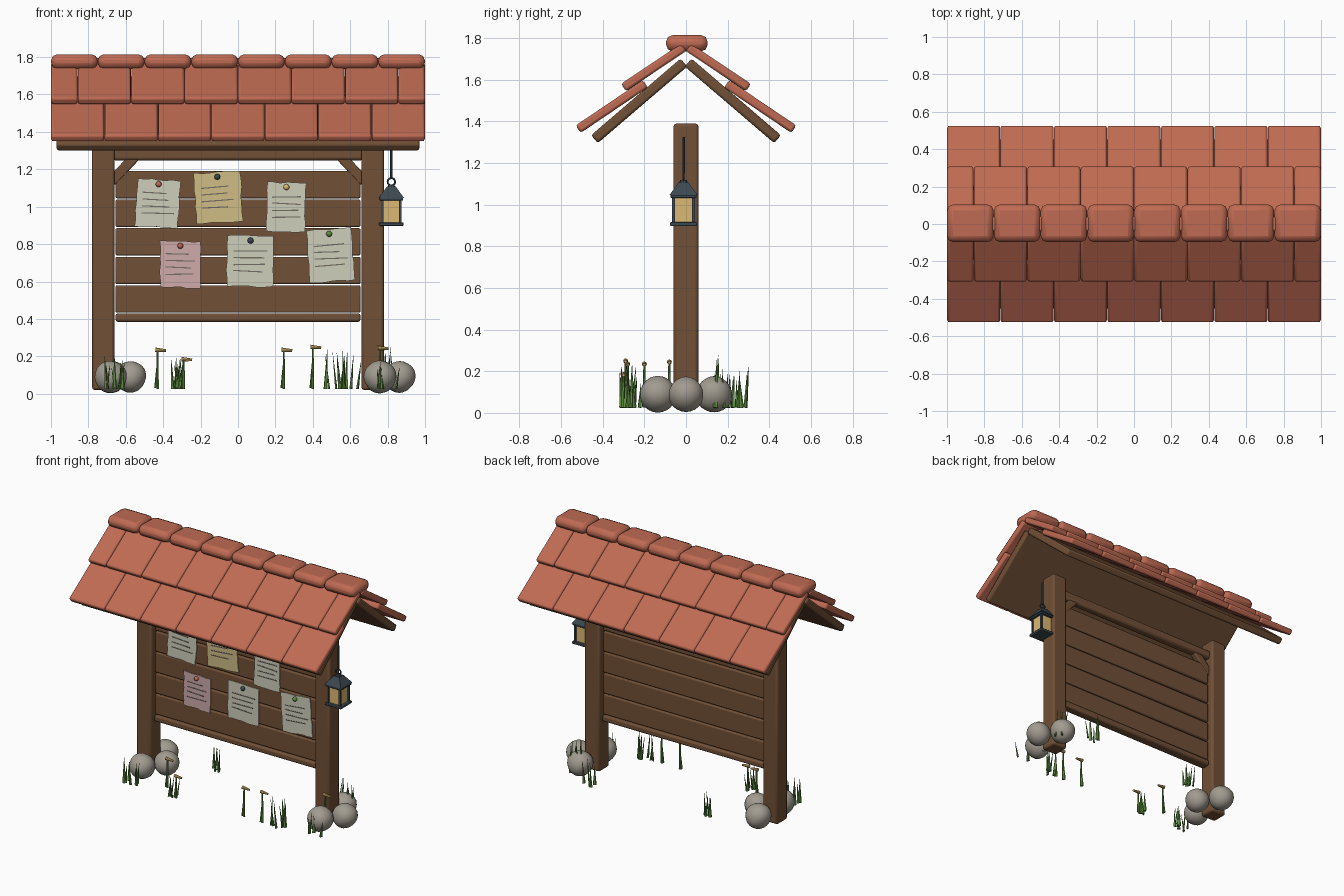
import bpy, bmesh, math, random
from mathutils import Matrix, Vector

random.seed(4)
if "Cube" in bpy.data.objects:
    bpy.data.objects.remove(bpy.data.objects["Cube"])


def material(name, rgb):
    m = bpy.data.materials.new(name)
    m.use_nodes = True
    m.diffuse_color = (*rgb, 1)
    m.node_tree.nodes["Principled BSDF"].inputs["Base Color"].default_value = (*rgb, 1)
    return m


WOOD = material("brown wood", (.165, .08, .037))
TILE = material("clay red", (.52, .145, .085))
WHITE = material("pale paper", (.62, .62, .5))
YELLOW = material("yellow paper", (.62, .51, .24))
PINK = material("pink paper", (.62, .41, .4))
INK = material("grey ink", (.17, .15, .13))
METAL = material("dark metal", (.045, .065, .08))
GLOW = material("lantern amber", (.72, .48, .17))
STONE = material("warm grey stone", (.36, .33, .28))
GREEN = material("grass green", (.11, .27, .05))


def finish(name, bm, mat, bevel=0, segments=2):
    bmesh.ops.recalc_face_normals(bm, faces=bm.faces)
    me = bpy.data.meshes.new(name)
    bm.to_mesh(me)
    bm.free()
    ob = bpy.data.objects.new(name, me)
    bpy.context.collection.objects.link(ob)
    me.materials.append(mat)
    if bevel:
        mod = ob.modifiers.new("Bevel", "BEVEL")
        mod.width, mod.segments = bevel, segments
    bpy.ops.object.select_all(action="DESELECT")
    ob.select_set(True)
    bpy.context.view_layer.objects.active = ob
    bpy.ops.object.shade_smooth_by_angle(angle=math.radians(35))
    return ob


def box(name, center, size, mat, bevel=0, rot=None, segments=2):
    bm = bmesh.new()
    m = Matrix.Translation(center) @ (rot or Matrix()) @ Matrix.Diagonal((*size, 1))
    bmesh.ops.create_cube(bm, size=1, matrix=m)
    return finish(name, bm, mat, bevel, segments)


def sloped(name, x0, x1, low, high, thick, side, mat, bevel):
    """Slab running in the y-z plane between two centre-line points."""
    a, b = Vector((side * low[0], low[1])), Vector((side * high[0], high[1]))
    d, mid = b - a, (a + b) / 2
    rot = Matrix.Rotation(math.atan2(d.y, d.x), 4, "X")
    return box(name, ((x0 + x1) / 2, mid.x, mid.y), (x1 - x0, d.length, thick), mat, bevel, rot)


def cone_into(bm, base, top, r1, r2, sides, flat=1):
    base, top = Vector(base), Vector(top)
    d = top - base
    m = Matrix.Translation((base + top) / 2) @ d.to_track_quat("Z", "Y").to_matrix().to_4x4()
    bmesh.ops.create_cone(bm, cap_ends=True, segments=sides, radius1=r1, radius2=r2,
                          depth=d.length, matrix=m @ Matrix.Diagonal((1, flat, 1, 1)))


# Posts, rails and corner braces
for side, label in ((-1, "right"), (1, "left")):
    box(label + "_post", (side * .72, 0, .705), (.12, .12, 1.37), WOOD, .014)
    box(label + "_brace", (side * .605, 0, 1.21), (.21, .05, .055), WOOD, .008,
        Matrix.Rotation(side * math.radians(47), 4, "Y"))
box("top_rail", (0, 0, 1.28), (1.34, .06, .065), WOOD, .015)
box("bottom_rail", (0, 0, .407), (1.31, .07, .045), WOOD, .012)

# Board planks
for i in range(5):
    box("plank", (0, 0, .506 + i * .153), (1.31, .046, .146), WOOD, .008)

# Roof boards and two courses of tiles on each slope
for side in (-1, 1):
    sloped("roof_board", -.97, .97, (.44, 1.315), (.01, 1.683), .05, side, WOOD, .012)
    w = 2 / 7
    for i in range(7):
        sloped("lower_tile", -1 + i * w + .001, -1 + (i + 1) * w - .001,
               (.518, 1.363), (.195, 1.581), .043, side, TILE, .012)
    for i in range(8):
        x0, x1 = max(-1, -1 + (i - .5) * w), min(1, -1 + (i + .5) * w)
        sloped("upper_tile", x0 + .001, x1 - .001,
               (.3, 1.563), (.01, 1.757), .043, side, TILE, .012)

# Ridge caps
box("ridge_rod", (0, 0, 1.77), (1.96, .08, .05), TILE, .012)
for i in range(8):
    box("ridge_cap", (-.875 + i * .25, .004, 1.776), (.248, .2, .078), TILE, .032)


# Notices: ragged sheet, ink lines and a pin
def notice(x, z, w, h, degrees, mat, pin):
    place = Matrix.Translation((x, -.024, z)) @ Matrix.Rotation(-math.radians(degrees), 4, "Y")
    bm = bmesh.new()
    corners = [(-w / 2, -h / 2), (w / 2, -h / 2), (w / 2, h / 2), (-w / 2, h / 2)]
    outline = []
    for k in range(4):
        a, b = Vector(corners[k]), Vector(corners[(k + 1) % 4])
        for t in range(6):
            p = a.lerp(b, t / 6)
            j = Vector((random.uniform(-1, 1), random.uniform(-1, 1))) * .004
            outline.append(bm.verts.new((p.x + j.x, -.004, p.y + j.y)))
    face = bm.faces.new(outline)
    ext = bmesh.ops.extrude_face_region(bm, geom=[face])
    for v in ext["geom"]:
        if isinstance(v, bmesh.types.BMVert):
            v.co.y -= .005
    bm.transform(place)
    finish("notice_sheet", bm, mat)
    bm = bmesh.new()
    for k in range(4):
        length = w * random.uniform(.55, .75)
        m = place @ Matrix.Translation((length / 2 - w * .36, -.01, .055 - k * .036))
        m = m @ Matrix.Rotation(random.uniform(-.04, .04), 4, "Y")
        bmesh.ops.create_cube(bm, size=1, matrix=m @ Matrix.Diagonal((length, .003, .006, 1)))
    finish("notice_writing", bm, INK)
    bm = bmesh.new()
    m = place @ Matrix.Translation((0, -.015, h / 2 - .025))
    bmesh.ops.create_uvsphere(bm, u_segments=12, v_segments=8, radius=.016, matrix=m)
    finish("notice_pin", bm, pin)


notice(-.43, 1.018, .23, .255, -3, WHITE, TILE)
notice(-.105, 1.05, .25, .27, 3, YELLOW, METAL)
notice(.257, .997, .208, .265, -1, WHITE, GLOW)
notice(-.31, .692, .215, .248, -1, PINK, TILE)
notice(.065, .708, .25, .272, -1, WHITE, METAL)
notice(.495, .74, .24, .28, 4, WHITE, GREEN)

# Hanging lantern
LX, LY = .82, -.012
box("lantern_base", (LX, LY, .907), (.13, .13, .018), METAL, .004)
box("lantern_glass", (LX, LY, .975), (.092, .092, .125), GLOW)
for sx in (-1, 1):
    for sy in (-1, 1):
        box("lantern_corner", (LX + sx * .048, LY + sy * .048, .975), (.014, .014, .13), METAL)
box("lantern_rim", (LX, LY, 1.04), (.125, .125, .014), METAL, .003)
bm = bmesh.new()
bmesh.ops.create_cone(bm, cap_ends=True, segments=4, radius1=.095, radius2=.034, depth=.06,
                      matrix=Matrix.Translation((LX, LY, 1.077)) @ Matrix.Rotation(math.pi / 4, 4, "Z"))
cone_into(bm, (LX, LY, 1.1), (LX, LY, 1.118), .022, .016, 8)
cone_into(bm, (LX, LY, 1.15), (LX, LY, 1.325), .006, .006, 8)
finish("lantern_cap_and_rod", bm, METAL)
bpy.ops.mesh.primitive_torus_add(major_radius=.02, minor_radius=.005, major_segments=16,
                                 minor_segments=6, location=(LX, LY, 1.133),
                                 rotation=(math.pi / 2, 0, 0))
ring = bpy.context.object
ring.name = "lantern_ring"
ring.data.materials.append(METAL)

# Stones round each post
for px in (-.72, .72):
    for dx, y, r in ((.04, -.135, .087), (.145, 0, .084), (.04, .135, .087)):
        bm = bmesh.new()
        bmesh.ops.create_icosphere(bm, subdivisions=3, radius=r)
        phase = random.uniform(0, 6)
        for v in bm.verts:
            v.co *= 1 + .03 * math.sin(v.co.x * 40 + phase) * math.cos(v.co.z * 35 + phase)
        bm.transform(Matrix.Translation((px + dx, y, .09)))
        finish("stone", bm, STONE)


# Grass tufts and drooping flowers
def tuft(x, y, spread, count, height):
    bm = bmesh.new()
    for _ in range(count):
        bx, by = x + random.uniform(-spread, spread), y + random.uniform(-.03, .03)
        h = height * random.uniform(.6, 1)
        tip = (bx + random.uniform(-.02, .02), by + random.uniform(-.015, .015), .025 + h)
        cone_into(bm, (bx, by, .025), tip, .013, .001, 5, .5)
    finish("grass_tuft", bm, GREEN)


def flower(x, y, z):
    bm = bmesh.new()
    cone_into(bm, (x, y, .025), (x, y, z), .008, .005, 6)
    cone_into(bm, (x - .012, y, .03), (x - .004, y, z * .7), .012, .001, 5, .5)
    finish("flower_stem", bm, GREEN)
    bm = bmesh.new()
    cone_into(bm, (x - .012, y, z), (x + .045, y, z - .004), .012, .007, 8)
    finish("flower_head", bm, GLOW)


for args in ((-.66, -.28, .06, 9, .18), (-.35, -.28, .045, 5, .17), (-.33, .2, .04, 6, .18),
             (.51, -.28, .06, 8, .22), (.79, .16, .06, 9, .26), (.6, .26, .04, 5, .2),
             (.8, -.23, .05, 4, .16)):
    tuft(*args)
for args in ((-.43, -.2, .235), (-.29, -.3, .185), (.245, -.28, .235), (.4, -.29, .25),
             (.76, -.08, .245)):
    flower(*args)
